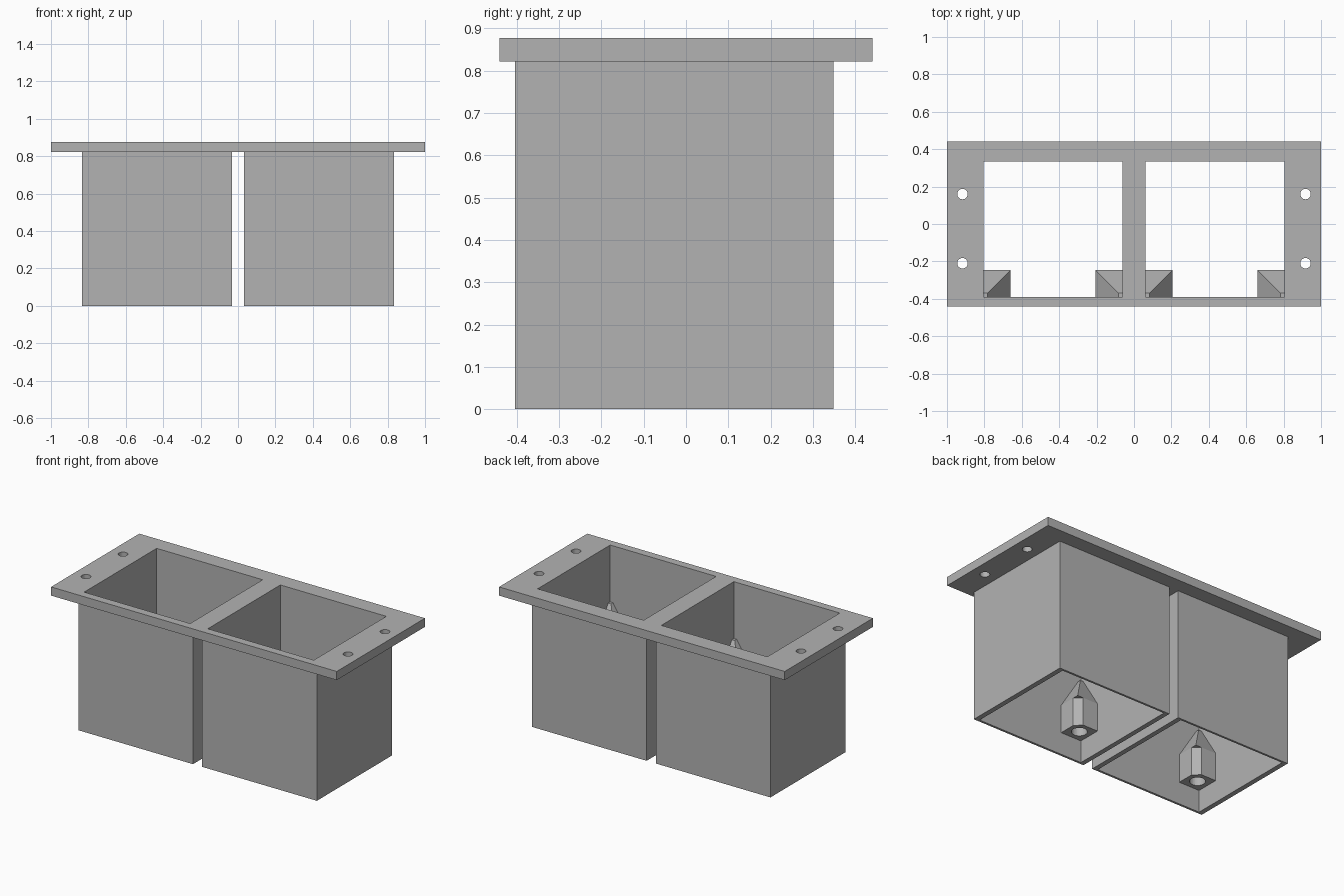
import bpy
import bmesh

if "Cube" in bpy.data.objects:
    bpy.data.objects.remove(bpy.data.objects["Cube"], do_unlink=True)

# Main dimensions
PLATE_Z, TOP_Z = 0.822, 0.877
BOX_X, BOX_Y = (0.032, 0.835), (-0.404, 0.348)
OPEN_X, OPEN_Y = (0.062, 0.804), (-0.39, 0.335)
BOSS, TIP, CHAMFER, EMBED = 0.145, 0.02, 0.04, 0.006
BOSS_LOW, BOSS_MID, BOSS_TOP = 0.14, 0.317, 0.517

grey = bpy.data.materials.new("plain grey")
grey.use_nodes = True
colour = (0.45, 0.45, 0.45, 1)
grey.diffuse_color = colour
grey.node_tree.nodes["Principled BSDF"].inputs["Base Color"].default_value = colour


def make_object(name, bm):
    bmesh.ops.recalc_face_normals(bm, faces=bm.faces)
    mesh = bpy.data.meshes.new(name)
    bm.to_mesh(mesh)
    bm.free()
    mesh.materials.append(grey)
    obj = bpy.data.objects.new(name, mesh)
    bpy.context.collection.objects.link(obj)
    return obj


def add_prism(bm, low, high):
    """Join two matching rings of points into a closed solid."""
    a = [bm.verts.new(p) for p in low]
    b = [bm.verts.new(p) for p in high]
    bm.faces.new(a)
    bm.faces.new(b)
    for i in range(len(a)):
        j = (i + 1) % len(a)
        bm.faces.new((a[i], a[j], b[j], b[i]))


def ring(points, z):
    return [(x, y, z) for x, y in points]


def block(name, xs, ys, zs):
    bm = bmesh.new()
    base = [(xs[0], ys[0]), (xs[1], ys[0]), (xs[1], ys[1]), (xs[0], ys[1])]
    add_prism(bm, ring(base, zs[0]), ring(base, zs[1]))
    return make_object(name, bm)


def cylinder(name, x, y, radius, zs):
    bpy.ops.mesh.primitive_cylinder_add(
        vertices=32, radius=radius, depth=zs[1] - zs[0],
        location=(x, y, (zs[0] + zs[1]) / 2))
    obj = bpy.context.object
    obj.name = name
    obj.data.materials.append(grey)
    return obj


def combine(target, other, operation):
    """Apply a boolean and remove the helper."""
    mod = target.modifiers.new("cut", "BOOLEAN")
    mod.operation, mod.solver, mod.object = operation, "EXACT", other
    bpy.context.view_layer.update()
    graph = bpy.context.evaluated_depsgraph_get()
    result = bpy.data.meshes.new_from_object(target.evaluated_get(graph))
    target.modifiers.clear()
    target.data = result
    bpy.data.objects.remove(other, do_unlink=True)


def span(pair, side):
    return tuple(sorted(side * v for v in pair))


# Flange plate with two open sleeves hanging below it
housing = block("housing", (-1, 1), (-0.441, 0.441), (PLATE_Z, TOP_Z))
for side in (-1, 1):
    combine(housing, block("sleeve", span(BOX_X, side), BOX_Y, (0, PLATE_Z + 0.02)), "UNION")
for side in (-1, 1):
    combine(housing, block("opening", span(OPEN_X, side), OPEN_Y, (-0.1, 1)), "DIFFERENCE")
    # Mounting holes at the flange ends
    for y in (-0.21, 0.16):
        combine(housing, cylinder("hole", side * 0.917, y, 0.028, (0.7, 1)), "DIFFERENCE")


def corner_boss(name, x, direction):
    """Screw boss in a front corner, tapering up into the corner."""
    def place(points):
        return [(x + direction * u, OPEN_Y[0] + v) for u, v in points]

    def square(size):
        return place([(-EMBED, -EMBED), (size, -EMBED), (size, size), (-EMBED, size)])

    cut = BOSS - CHAMFER
    foot = place([(-EMBED, -EMBED), (BOSS, -EMBED), (BOSS, cut), (cut, BOSS), (-EMBED, BOSS)])
    bm = bmesh.new()
    add_prism(bm, ring(foot, BOSS_LOW), ring(foot, BOSS_MID))
    boss = make_object(name, bm)
    bore = cylinder("bore", x + direction * BOSS / 2, OPEN_Y[0] + BOSS / 2, 0.045,
                    (BOSS_LOW - 0.05, BOSS_MID - 0.02))
    combine(boss, bore, "DIFFERENCE")
    bm = bmesh.new()
    add_prism(bm, ring(square(BOSS), BOSS_MID), ring(square(TIP), BOSS_TOP))
    make_object(name + "_taper", bm)


for side, label in ((-1, "right"), (1, "left")):
    corner_boss(label + "_inner_boss", side * OPEN_X[0], side)
    corner_boss(label + "_outer_boss", side * OPEN_X[1], -side)
